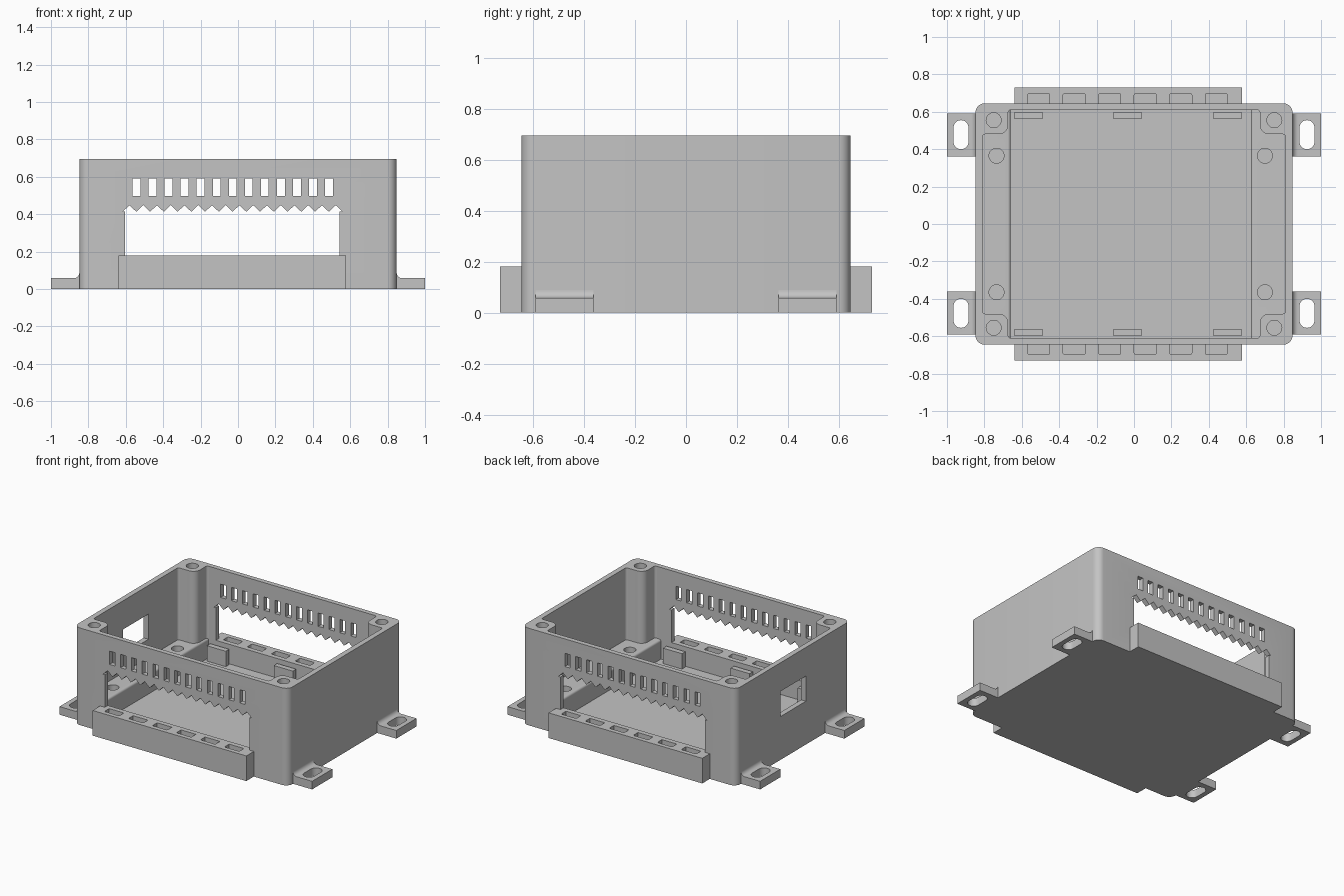
import bpy
import bmesh
from math import pi, cos, sin

cube = bpy.data.objects.get("Cube")
if cube:
    bpy.data.objects.remove(cube, do_unlink=True)

grey = bpy.data.materials.new("light plastic grey")
grey.use_nodes = True
COLOUR = (0.55, 0.55, 0.55, 1)
grey.diffuse_color = COLOUR
grey.node_tree.nodes["Principled BSDF"].inputs["Base Color"].default_value = COLOUR


def prism(name, points, axis, low, high):
    """Extrude a 2D outline along an axis; outlines are (x,y), (x,z) or (y,z)."""
    place = {"z": lambda p, t: (p[0], p[1], t),
             "y": lambda p, t: (p[0], t, p[1]),
             "x": lambda p, t: (t, p[0], p[1])}[axis]
    bm = bmesh.new()
    rings = [[bm.verts.new(place(p, t)) for p in points] for t in (low, high)]
    for ring in rings:
        bm.faces.new(ring)
    n = len(points)
    for i in range(n):
        j = (i + 1) % n
        bm.faces.new((rings[0][i], rings[0][j], rings[1][j], rings[1][i]))
    bmesh.ops.recalc_face_normals(bm, faces=bm.faces)
    mesh = bpy.data.meshes.new(name)
    bm.to_mesh(mesh)
    bm.free()
    mesh.materials.append(grey)
    obj = bpy.data.objects.new(name, mesh)
    bpy.context.collection.objects.link(obj)
    return obj


def arc(cx, cy, r, start, end, steps=8):
    return [(cx + r * cos(start + (end - start) * i / steps),
             cy + r * sin(start + (end - start) * i / steps)) for i in range(steps + 1)]


def rect(x0, x1, y0, y1, r=0):
    """Rectangle outline, optionally with round corners."""
    if not r:
        return [(x0, y0), (x1, y0), (x1, y1), (x0, y1)]
    return (arc(x1 - r, y1 - r, r, 0, pi / 2) + arc(x0 + r, y1 - r, r, pi / 2, pi)
            + arc(x0 + r, y0 + r, r, pi, 1.5 * pi) + arc(x1 - r, y0 + r, r, 1.5 * pi, 2 * pi))


def circle(x, y, r):
    return arc(x, y, r, 0, 2 * pi * 23 / 24, 23)


def flip(points, sx, sy=1):
    return [(x * sx, y * sy) for x, y in points]


def cut(obj, cutters):
    """Subtract the cutters and delete them."""
    bpy.context.view_layer.objects.active = obj
    for c in cutters:
        c.hide_render = True
        mod = obj.modifiers.new("cut", "BOOLEAN")
        mod.operation = "DIFFERENCE"
        mod.solver = "EXACT"
        mod.object = c
        bpy.ops.object.modifier_apply(modifier=mod.name)
        bpy.data.objects.remove(c, do_unlink=True)


def smooth(obj):
    bpy.ops.object.select_all(action="DESELECT")
    obj.select_set(True)
    bpy.context.view_layer.objects.active = obj
    bpy.ops.object.shade_smooth_by_angle(angle=pi / 6)


HEIGHT, FLOOR, LEDGE = 0.695, 0.04, 0.18
WX, WY = 0.81, 0.61          # inner wall faces

# Open-topped shell with terminal openings, vents and a side port
shell = prism("shell", rect(-0.848, 0.848, -0.645, 0.645, 0.05), "z", 0, HEIGHT)
teeth, left, right = 16, -0.617, 0.559
pitch = (right - left) / teeth
outline = [(-0.603, LEDGE), (0.542, LEDGE), (0.542, 0.413)]
for i in range(teeth, 0, -1):
    outline += [(left + i * pitch, 0.413), (left + (i - 0.5) * pitch, 0.448)]
outline += [(left, 0.413), (-0.603, 0.413)]
cutters = [prism("cavity", rect(-WX, WX, -WY, WY), "z", FLOOR, 1),
           prism("terminal_opening", outline, "y", -1, 1),
           prism("side_port", rect(-0.145, 0.145, 0.31, 0.49), "x", -1, -0.7)]
for i in range(13):
    x = -0.543 + i * 0.0858
    cutters.append(prism("vent", rect(x - 0.021, x + 0.021, 0.497, 0.592), "y", -1, 1))
cut(shell, cutters)
smooth(shell)

# Raised ledges at both ends of the floor, with screw holes
for side, sx, edge, hole_x in (("left", 1, 0.625, 0.7), ("right", -1, 0.66, 0.735)):
    profile = [(WX, FLOOR), (WX, LEDGE)] + arc(edge + 0.015, LEDGE - 0.015, 0.015, pi / 2, pi, 4)
    profile.append((edge, FLOOR))
    ledge = prism(side + "_ledge", flip(profile, sx), "y", -WY, WY)
    cut(ledge, [prism("hole", circle(sx * hole_x, y, 0.04), "z", 0.06, 1)
                for y in (-0.365, 0.365)])
    smooth(ledge)

for end, sy in (("front", -1), ("back", 1)):
    for side, sx in (("left", 1), ("right", -1)):
        # Corner screw post, filleted into both walls
        base = ([(WX, WY)] + arc(0.658, WY - 0.015, 0.015, pi / 2, 0, 4)
                + arc(0.723, 0.53, 0.05, pi, 1.5 * pi)
                + arc(WX - 0.015, 0.465, 0.015, pi / 2, 0, 4))
        post = prism(f"{end}_{side}_post", flip(base, sx, sy), "z", LEDGE - 0.01, HEIGHT)
        cut(post, [prism("hole", circle(sx * 0.75, sy * 0.555, 0.04), "z", 0.3, 1)])
        smooth(post)

        # Mounting foot with a filleted root and a long slot
        profile = [(0.845, 0), (1, 0), (1, 0.058)] + arc(0.878, 0.088, 0.03, 1.5 * pi, pi)
        profile.append((0.845, 0.088))
        foot = prism(f"{end}_{side}_foot", flip(profile, sx), "y",
                     min(sy * 0.362, sy * 0.59), max(sy * 0.362, sy * 0.59))
        slot = flip(rect(0.885, 0.965, 0.4, 0.555, 0.0399), sx, sy)
        cut(foot, [prism("slot", slot, "z", -1, 1)])
        smooth(foot)

    # Terminal bar outside the opening, with six pockets against the wall
    y0, y1 = sorted((sy * 0.645, sy * 0.73))
    bar = prism(f"{end}_terminal_bar", rect(-0.64, 0.577, y0, y1), "z", 0, LEDGE)
    pockets = []
    for i in range(6):
        x = -0.51 + i * 0.19
        p0, p1 = sorted((sy * 0.63, sy * 0.698))
        pockets.append(prism("pocket", rect(x - 0.059, x + 0.059, p0, p1, 0.01), "z", 0.14, 1))
    cut(bar, pockets)
    smooth(bar)

    # Upright board stops on the floor
    y0, y1 = sorted((sy * 0.562, sy * 0.6))
    for i, x in enumerate((-0.565, -0.035, 0.5)):
        prism(f"{end}_stop_{i + 1}", rect(x - 0.075, x + 0.075, y0, y1), "z", FLOOR, 0.15)
